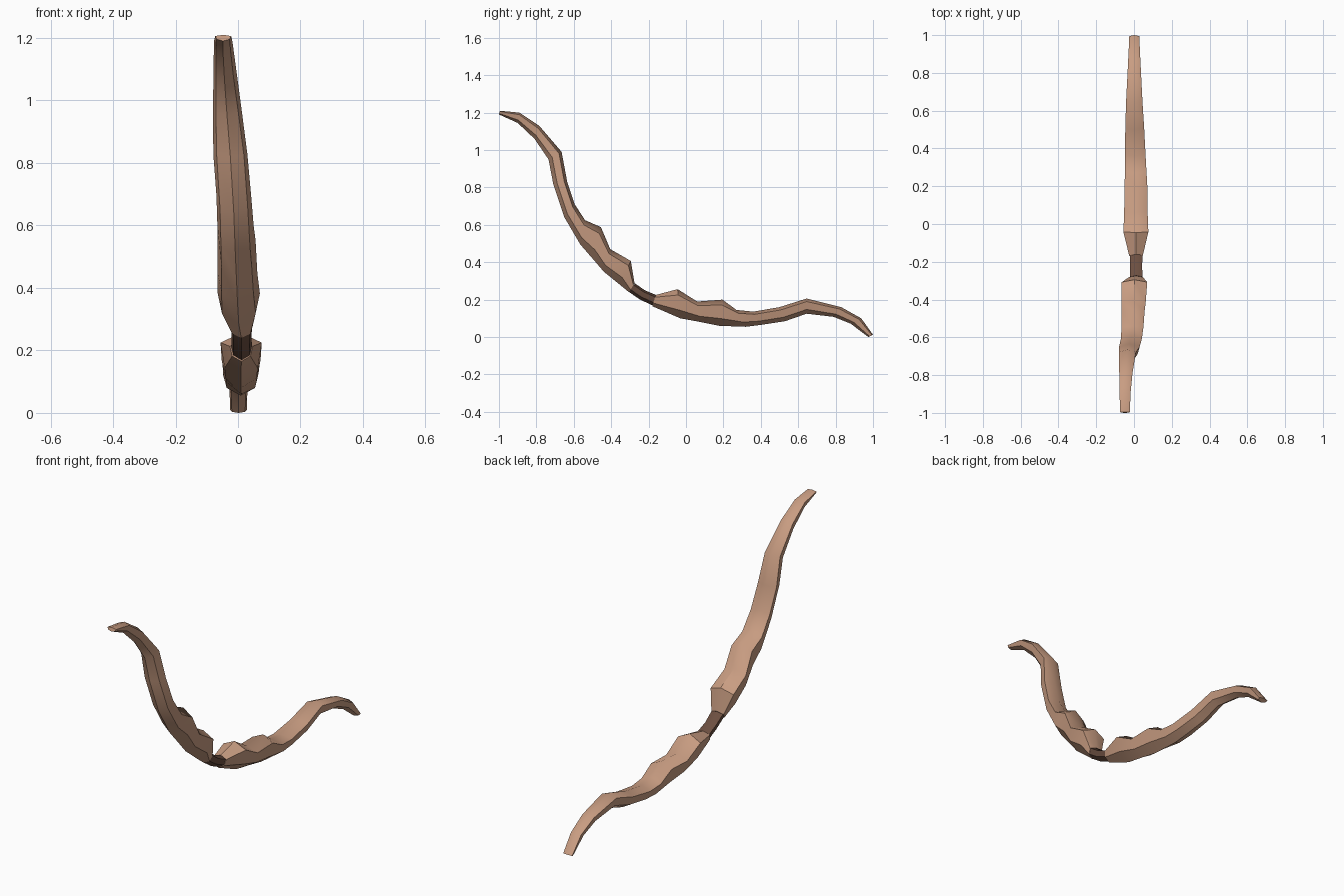
import bpy, bmesh


def material(name, rgb):
    m = bpy.data.materials.new(name)
    m.diffuse_color = (*rgb, 1)
    return m


wood = material("tan wood", (0.58, 0.335, 0.222))
wrap = material("dark brown wrap", (0.15, 0.078, 0.052))

# Cross-section: (side, height) with side -1..1 and height 0 = outer edge, 1 = inner edge
SECTION = [(0, 0), (0.8, 0.28), (1, 0.8), (0, 1), (-1, 0.8), (-0.8, 0.28)]


def loft(name, stations, mat):
    """Skin stations of (outer y, outer z, inner y, inner z, x min, x max)."""
    bm = bmesh.new()
    rings = []
    for oy, oz, iy, iz, x0, x1 in stations:
        cx, w = (x0 + x1) / 2, (x1 - x0) / 2
        rings.append([bm.verts.new((cx + s * w, oy + (iy - oy) * h, oz + (iz - oz) * h))
                      for s, h in SECTION])
    n = len(SECTION)
    for a, b in zip(rings, rings[1:]):
        for i in range(n):
            j = (i + 1) % n
            bm.faces.new((a[i], a[j], b[j], b[i]))
    bm.faces.new(rings[0])
    bm.faces.new(rings[-1])
    bmesh.ops.recalc_face_normals(bm, faces=bm.faces)
    me = bpy.data.meshes.new(name)
    bm.to_mesh(me)
    bm.free()
    me.materials.append(mat)
    ob = bpy.data.objects.new(name, me)
    bpy.context.collection.objects.link(ob)
    bpy.ops.object.select_all(action='DESELECT')
    ob.select_set(True)
    bpy.context.view_layer.objects.active = ob
    bpy.ops.object.shade_smooth_by_angle(angle=0.7)
    return ob


# Tall limb, from its tip down to the grip
loft("upper_limb", [
    (-1.00, 1.19, -0.995, 1.21, -0.073, -0.022),
    (-0.90, 1.145, -0.89, 1.20, -0.077, -0.018),
    (-0.81, 1.06, -0.785, 1.13, -0.078, -0.008),
    (-0.735, 0.95, -0.665, 0.99, -0.08, 0.01),
    (-0.71, 0.82, -0.635, 0.83, -0.079, 0.03),
    (-0.65, 0.64, -0.595, 0.71, -0.069, 0.042),
    (-0.565, 0.495, -0.54, 0.625, -0.066, 0.05),
    (-0.50, 0.42, -0.455, 0.588, -0.065, 0.056),
    (-0.44, 0.35, -0.405, 0.47, -0.065, 0.062),
    (-0.36, 0.285, -0.295, 0.407, -0.065, 0.07),
    (-0.305, 0.24, -0.275, 0.287, -0.026, 0.047),
], wood)

# Wrapped grip between the limbs
loft("grip", [
    (-0.308, 0.243, -0.273, 0.287, -0.022, 0.045),
    (-0.245, 0.20, -0.22, 0.25, -0.02, 0.043),
    (-0.165, 0.163, -0.16, 0.225, -0.022, 0.045),
], wrap)

# Low limb, from the grip out to its tip
loft("lower_limb", [
    (-0.18, 0.165, -0.162, 0.225, -0.026, 0.047),
    (-0.03, 0.10, -0.045, 0.256, -0.056, 0.076),
    (0.08, 0.08, 0.06, 0.19, -0.052, 0.072),
    (0.18, 0.06, 0.195, 0.20, -0.05, 0.071),
    (0.32, 0.055, 0.27, 0.145, -0.048, 0.066),
    (0.40, 0.065, 0.36, 0.136, -0.048, 0.061),
    (0.53, 0.085, 0.50, 0.16, -0.046, 0.054),
    (0.645, 0.125, 0.645, 0.206, -0.042, 0.045),
    (0.79, 0.108, 0.83, 0.16, -0.033, 0.036),
    (0.88, 0.072, 0.937, 0.10, -0.028, 0.031),
    (0.975, 0.0, 1.0, 0.012, -0.025, 0.028),
], wood)
